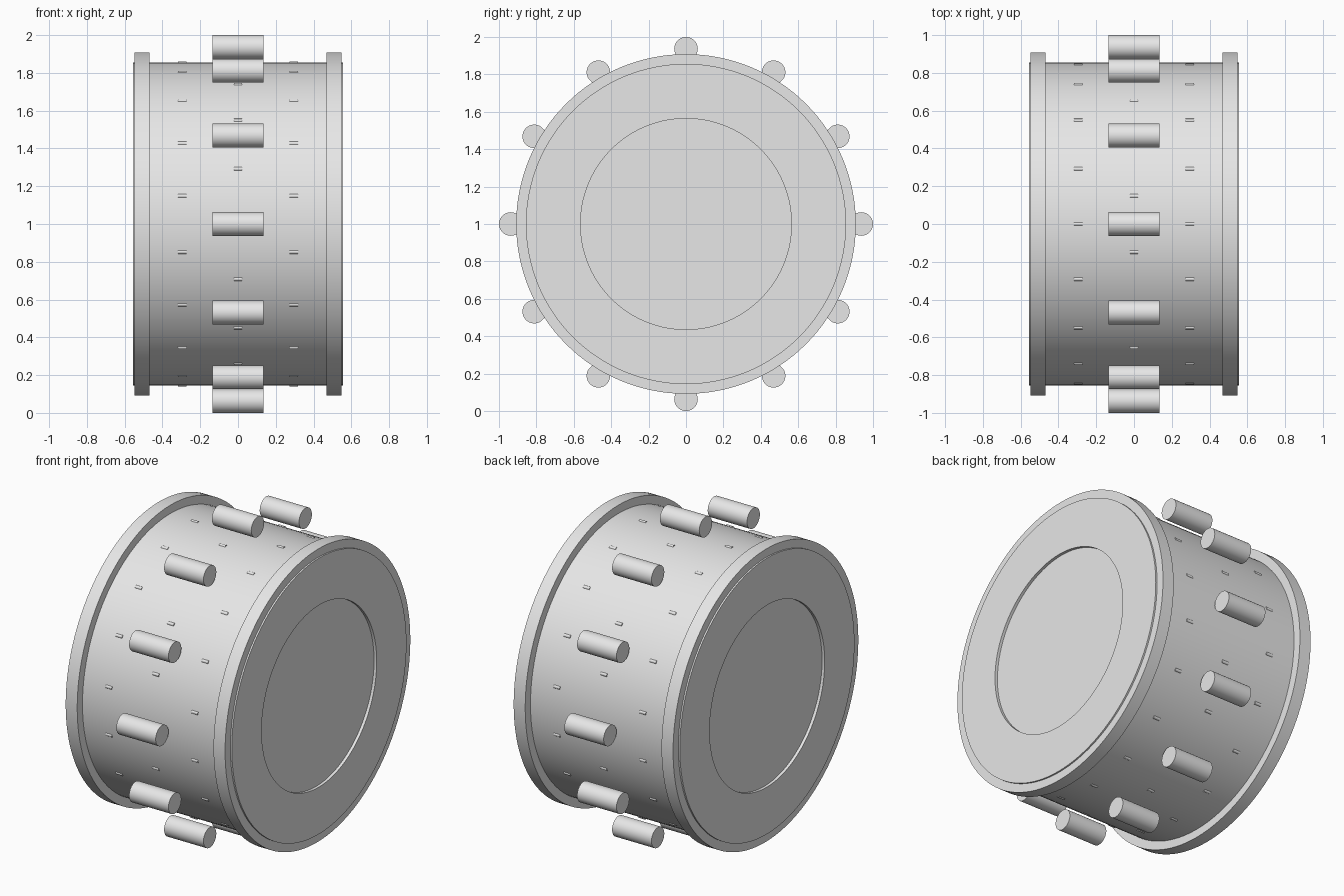
import bpy
import bmesh
from math import cos, sin, pi, radians

if "Cube" in bpy.data.objects:
    bpy.data.objects.remove(bpy.data.objects["Cube"])

# Main dimensions
CENTRE_Z = 1.0
SHELL_R = 0.856
HOOP_R = 0.908
HOOP_IN, HOOP_OUT = 0.468, 0.547
HEAD_X = 0.557
PATCH_R = 0.564
LUG_R = 0.063

grey = bpy.data.materials.new("light_grey")
grey.use_nodes = True
grey.diffuse_color = (0.8, 0.8, 0.8, 1)
grey.node_tree.nodes["Principled BSDF"].inputs["Base Color"].default_value = grey.diffuse_color


def lathe(name, profile, sides, closed=False, location=(0, 0, CENTRE_Z)):
    """Spin a profile of (x, radius) points about the x axis."""
    bm = bmesh.new()
    rings = []
    for x, r in profile:
        if r == 0:
            rings.append([bm.verts.new((x, 0, 0))] * sides)
        else:
            rings.append([bm.verts.new((x, r * cos(2 * pi * i / sides), r * sin(2 * pi * i / sides)))
                          for i in range(sides)])
    pairs = list(zip(rings, rings[1:]))
    if closed:
        pairs.append((rings[-1], rings[0]))
    for a, b in pairs:
        for i in range(sides):
            j = (i + 1) % sides
            corners = list(dict.fromkeys((a[i], a[j], b[j], b[i])))
            bm.faces.new(corners)
    bmesh.ops.recalc_face_normals(bm, faces=bm.faces)
    mesh = bpy.data.meshes.new(name)
    bm.to_mesh(mesh)
    bm.free()
    mesh.shade_smooth()
    mesh.set_sharp_from_angle(angle=radians(35))
    mesh.materials.append(grey)
    obj = bpy.data.objects.new(name, mesh)
    obj.location = location
    bpy.context.collection.objects.link(obj)
    return obj


def rod(name, x, angle, distance, radius, half_length, sides):
    """Solid rod along x, placed around the drum at an angle."""
    profile = [(-half_length, 0), (-half_length, radius), (half_length, radius), (half_length, 0)]
    place = (x, distance * cos(angle), CENTRE_Z + distance * sin(angle))
    return lathe(name, profile, sides, location=place)


# Drum body with stepped heads and a shallow recessed round patch on each
half = [(HEAD_X - 0.018, 0), (HEAD_X - 0.018, PATCH_R), (HEAD_X, PATCH_R), (HEAD_X, SHELL_R)]
body = half + [(-x, r) for x, r in reversed(half)]
lathe("drum_shell", body, 128)

# Hoops around both rims
for side, label in ((1, "left"), (-1, "right")):
    hoop = [(side * HOOP_IN, SHELL_R - 0.01), (side * HOOP_IN, HOOP_R),
            (side * HOOP_OUT, HOOP_R), (side * HOOP_OUT, SHELL_R - 0.01)]
    lathe(label + "_hoop", hoop, 128, closed=True)

# Tension lugs
for i in range(12):
    rod(f"lug_{i + 1}", 0, radians(30 * i), 1 - LUG_R, LUG_R, 0.135, 40)

# Small studs in three staggered rows
for row, (x, start) in enumerate(((-0.295, 10), (0, 0), (0.295, 10))):
    for i in range(18):
        rod(f"stud_{row + 1}_{i + 1}", x, radians(start + 20 * i), 0.851, 0.0105, 0.022, 16)
